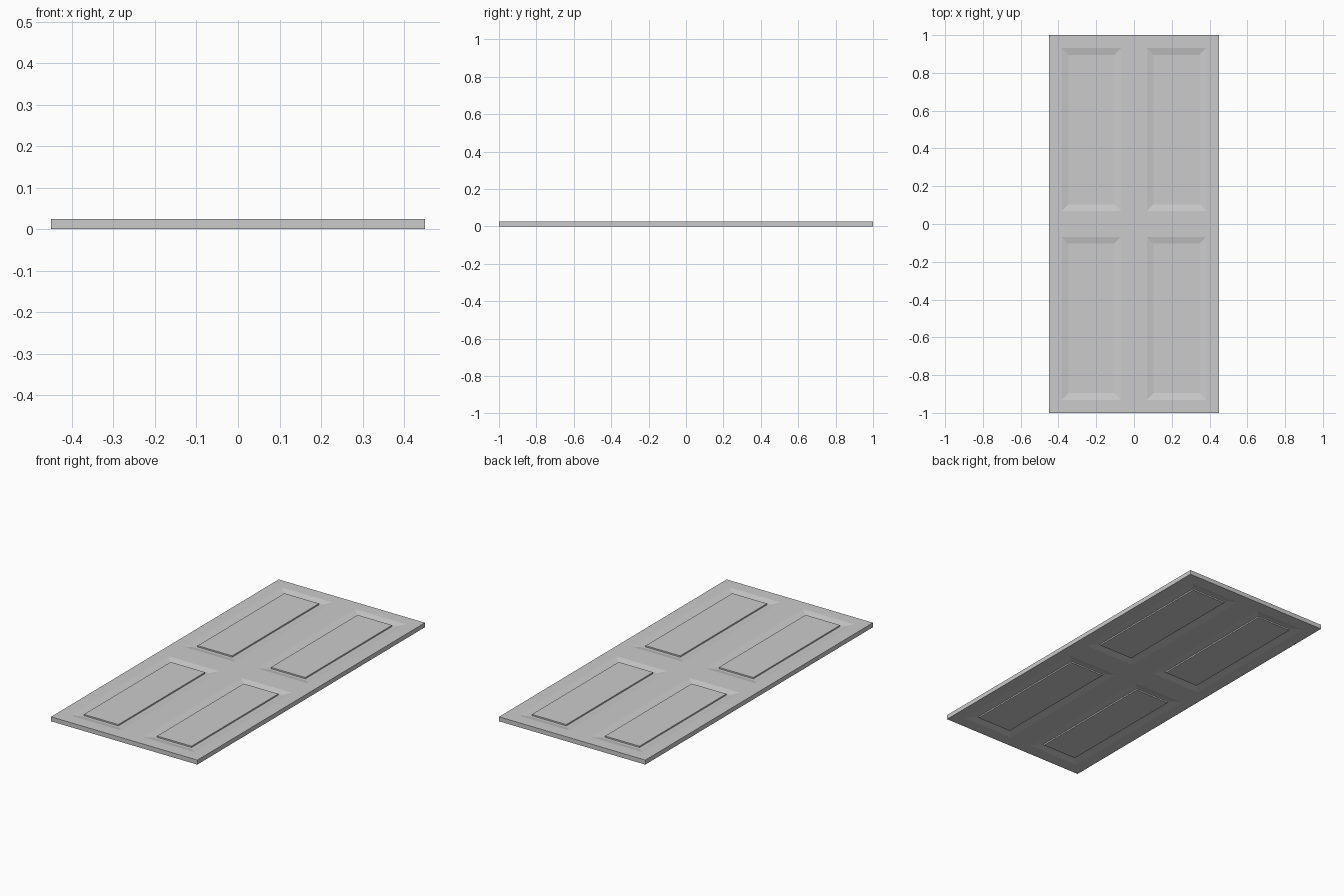
import bpy, bmesh

if "Cube" in bpy.data.objects:
    bpy.data.objects.remove(bpy.data.objects["Cube"])

W, L, T = 0.45, 1.0, 0.025      # half width, half length, thickness
B = 0.069                       # frame border and half of the middle rails
# moulding steps: inward offset, then height change
STEPS = [(0.035, -0.0075), (0.015, 0.0), (0.0, 0.0075)]

xs = [-W, -W + B, -B, B, W - B, W]
ys = [-L, -L + B, -B, B, L - B, L]

bm = bmesh.new()

# door slab: flat layout of frame and panel cells, extruded to thickness
grid = [[bm.verts.new((x, y, 0)) for x in xs] for y in ys]
for j in range(5):
    for i in range(5):
        bm.faces.new((grid[j][i], grid[j][i + 1], grid[j + 1][i + 1], grid[j + 1][i]))
ext = bmesh.ops.extrude_face_region(bm, geom=bm.faces[:], use_keep_orig=True)
for v in [g for g in ext["geom"] if isinstance(g, bmesh.types.BMVert)]:
    v.co.z += T
bmesh.ops.recalc_face_normals(bm, faces=bm.faces[:])
bm.normal_update()

# four raised panels on both sides: sloped moulding, flat groove, raised field
def is_panel(f):
    c = f.calc_center_median()
    return abs(f.normal.z) > 0.9 and B < abs(c.x) < W - B and B < abs(c.y) < L - B

panels = [f for f in bm.faces if is_panel(f)]
sides = [1 if f.calc_center_median().z > T / 2 else -1 for f in panels]
for inset, dz in STEPS:
    bmesh.ops.inset_individual(bm, faces=panels, thickness=inset, use_even_offset=True)
    for f, s in zip(panels, sides):
        for v in f.verts:
            v.co.z += s * dz
    bm.normal_update()

mesh = bpy.data.meshes.new("door_panel")
bm.to_mesh(mesh)
bm.free()
door = bpy.data.objects.new("door_panel", mesh)
bpy.context.collection.objects.link(door)
